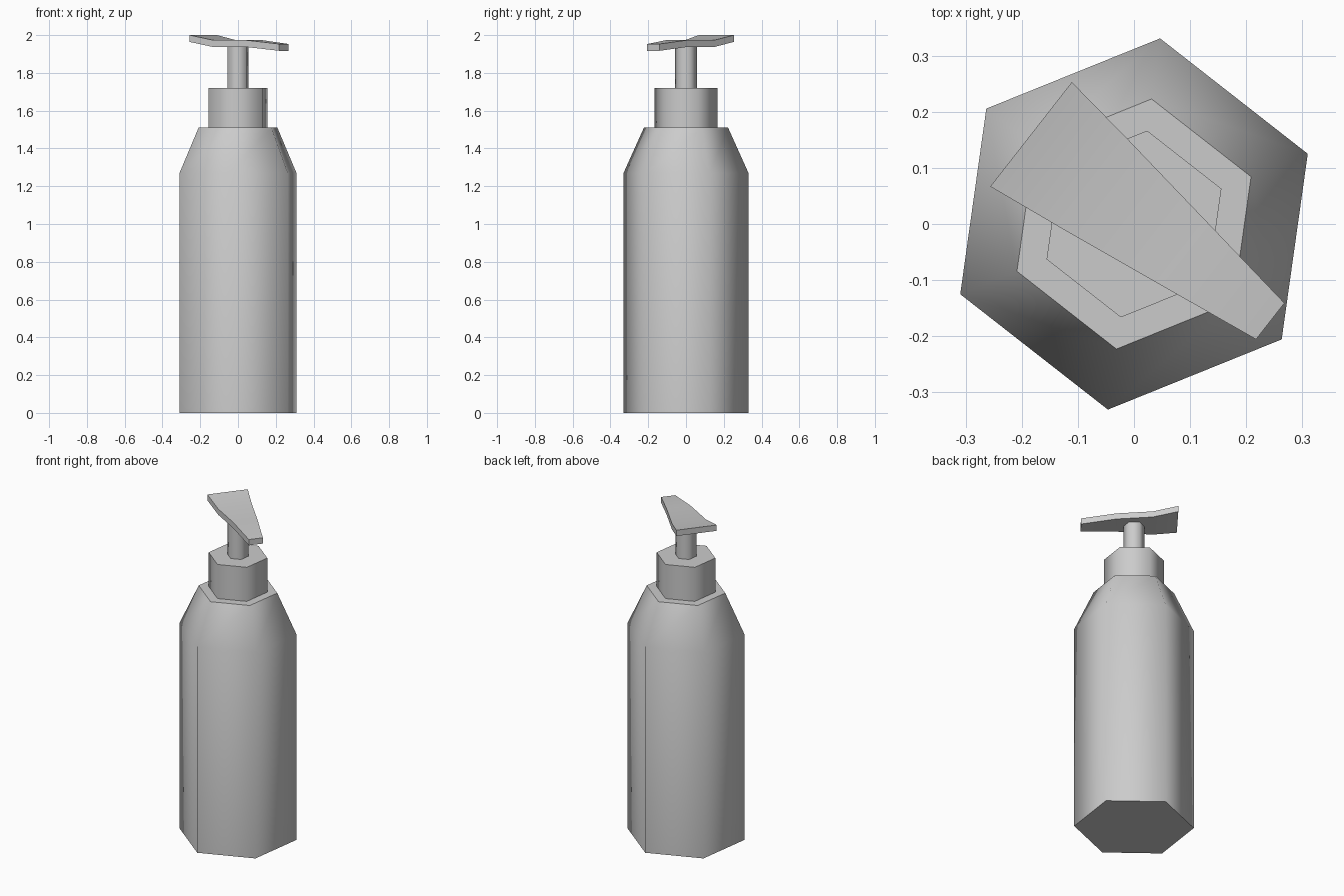
import bpy
import bmesh
from math import radians, cos, sin
from mathutils import Matrix

cube = bpy.data.objects.get("Cube")
if cube:
    bpy.data.objects.remove(cube, do_unlink=True)

SIDES = 6
TURN = radians(22)

grey = bpy.data.materials.new("soft_grey")
grey.use_nodes = True
colour = (0.6, 0.6, 0.6, 1)
grey.diffuse_color = colour
grey.node_tree.nodes["Principled BSDF"].inputs["Base Color"].default_value = colour


def loft(name, rings):
    """Skin a stack of equal point rings and close both ends."""
    bm = bmesh.new()
    loops = [[bm.verts.new(p) for p in ring] for ring in rings]
    for a, b in zip(loops, loops[1:]):
        for i in range(len(a)):
            j = (i + 1) % len(a)
            bm.faces.new((a[i], a[j], b[j], b[i]))
    bm.faces.new(loops[0][::-1])
    bm.faces.new(loops[-1])
    bmesh.ops.recalc_face_normals(bm, faces=bm.faces)
    mesh = bpy.data.meshes.new(name)
    bm.to_mesh(mesh)
    bm.free()
    mesh.materials.append(grey)
    obj = bpy.data.objects.new(name, mesh)
    bpy.context.collection.objects.link(obj)
    bpy.ops.object.select_all(action="DESELECT")
    obj.select_set(True)
    bpy.context.view_layer.objects.active = obj
    bpy.ops.object.shade_smooth_by_angle(angle=radians(65))
    return obj


def hexagon(radius, z):
    angles = [TURN + radians(360 / SIDES) * i for i in range(SIDES)]
    return [(radius * cos(a), radius * sin(a), z) for a in angles]


# Bottle with sloping shoulder, collar and pump stem
loft("bottle_body", [hexagon(0.334, 0), hexagon(0.334, 1.27), hexagon(0.225, 1.51)])
loft("collar", [hexagon(0.168, 1.505), hexagon(0.168, 1.72)])
loft("pump_stem", [hexagon(0.06, 1.715), hexagon(0.06, 1.95)])

# Tapered, twice-bent pump head: distance along, half width, top height
THICK = 0.036
OFFSET = 0.013
stations = [(-0.243, 0.118, 2.0), (-0.1, 0.099, 1.973),
            (0.1, 0.07, 1.973), (0.298, 0.041, 1.953)]
aim = Matrix.Rotation(radians(-38), 3, "Z")
loft("pump_head", [[(u, OFFSET - w, z - THICK), (u, OFFSET + w, z - THICK),
                    (u, OFFSET + w, z), (u, OFFSET - w, z)]
                   for u, w, z in stations]).data.transform(aim.to_4x4())
